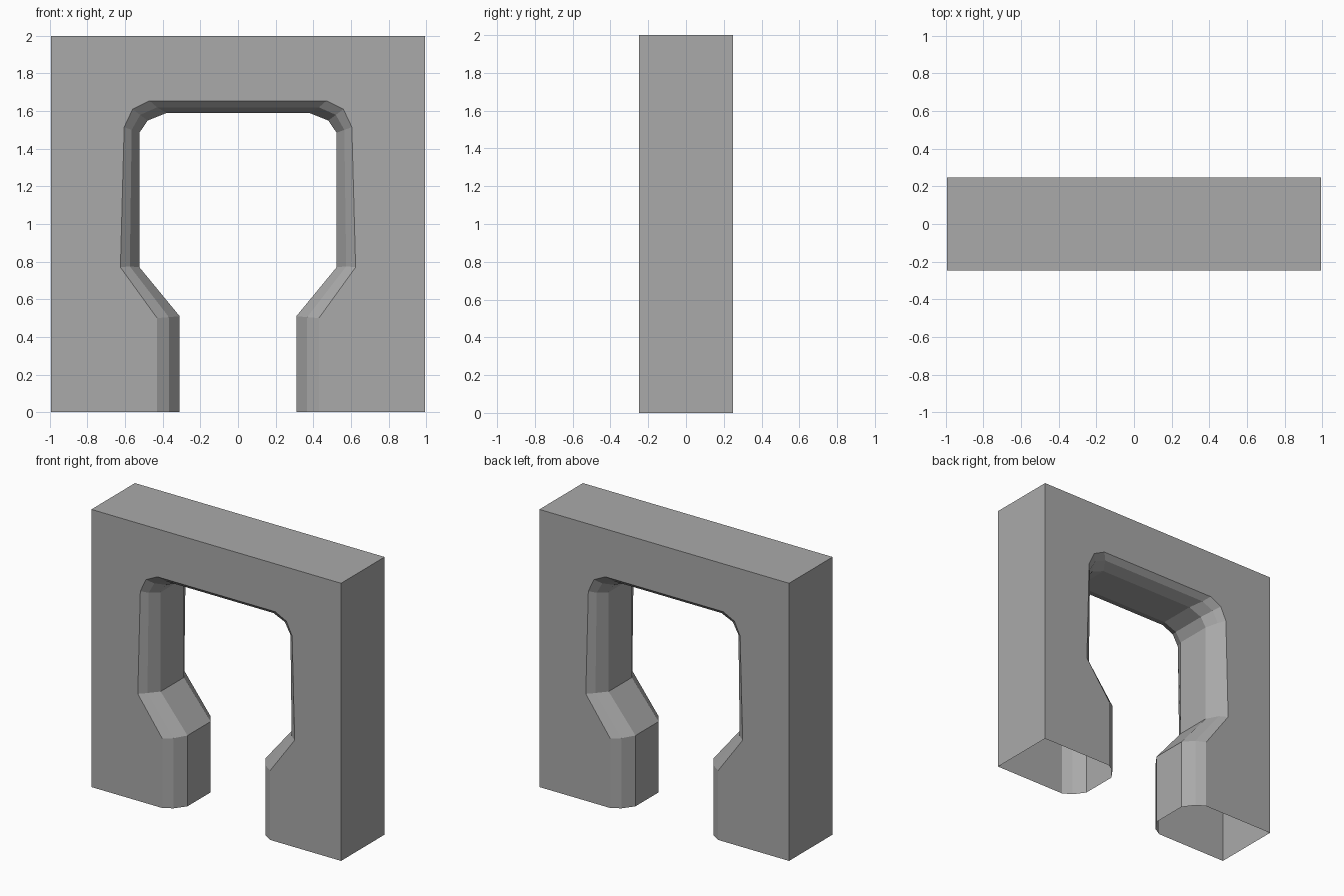
import bpy
import bmesh

if "Cube" in bpy.data.objects:
    bpy.data.objects.remove(bpy.data.objects["Cube"], do_unlink=True)

HALF_WIDTH, HALF_DEPTH, HEIGHT = 0.995, 0.248, 2.0

# Right half of the opening, from the floor up: front edge, mid bevel, inner wall
EDGE = [(0.43, 0), (0.43, 0.5), (0.625, 0.77), (0.605, 1.515), (0.56, 1.61), (0.47, 1.655)]
MID = [(0.367, 0), (0.367, 0.505), (0.575, 0.775), (0.565, 1.5), (0.52, 1.58), (0.43, 1.62)]
WALL = [(0.31, 0), (0.31, 0.51), (0.524, 0.77), (0.524, 1.485), (0.48, 1.55), (0.38, 1.59)]


def full_path(half):
    """Mirror a half outline into one path from right foot to left foot."""
    return half + [(-x, z) for x, z in reversed(half)]


def add_ring(bm, path, y):
    return [bm.verts.new((x, y, z)) for x, z in path]


def bridge(bm, a, b):
    for i in range(len(a) - 1):
        bm.faces.new((a[i], a[i + 1], b[i + 1], b[i]))


stone = bpy.data.materials.new("plain grey")
stone.use_nodes = True
grey = (0.4, 0.4, 0.4, 1)
stone.diffuse_color = grey
stone.node_tree.nodes["Principled BSDF"].inputs["Base Color"].default_value = grey

bm = bmesh.new()

# Bevelled opening, lofted from front to back
sections = [(EDGE, -HALF_DEPTH), (MID, -0.21), (WALL, -0.132),
            (WALL, 0.132), (MID, 0.21), (EDGE, HALF_DEPTH)]
rings = [add_ring(bm, full_path(half), y) for half, y in sections]
for a, b in zip(rings, rings[1:]):
    bridge(bm, a, b)

# Outer sides and top; the feet stay open underneath
outline = full_path([(HALF_WIDTH, 0), (HALF_WIDTH, HEIGHT)])
front = add_ring(bm, outline, -HALF_DEPTH)
back = add_ring(bm, outline, HALF_DEPTH)
bridge(bm, back, front)

# Front and back faces around the opening
bm.faces.new(front + rings[0][::-1])
bm.faces.new(back[::-1] + rings[-1])

bmesh.ops.recalc_face_normals(bm, faces=bm.faces)
mesh = bpy.data.meshes.new("archway")
bm.to_mesh(mesh)
bm.free()
mesh.materials.append(stone)
archway = bpy.data.objects.new("archway", mesh)
bpy.context.collection.objects.link(archway)
